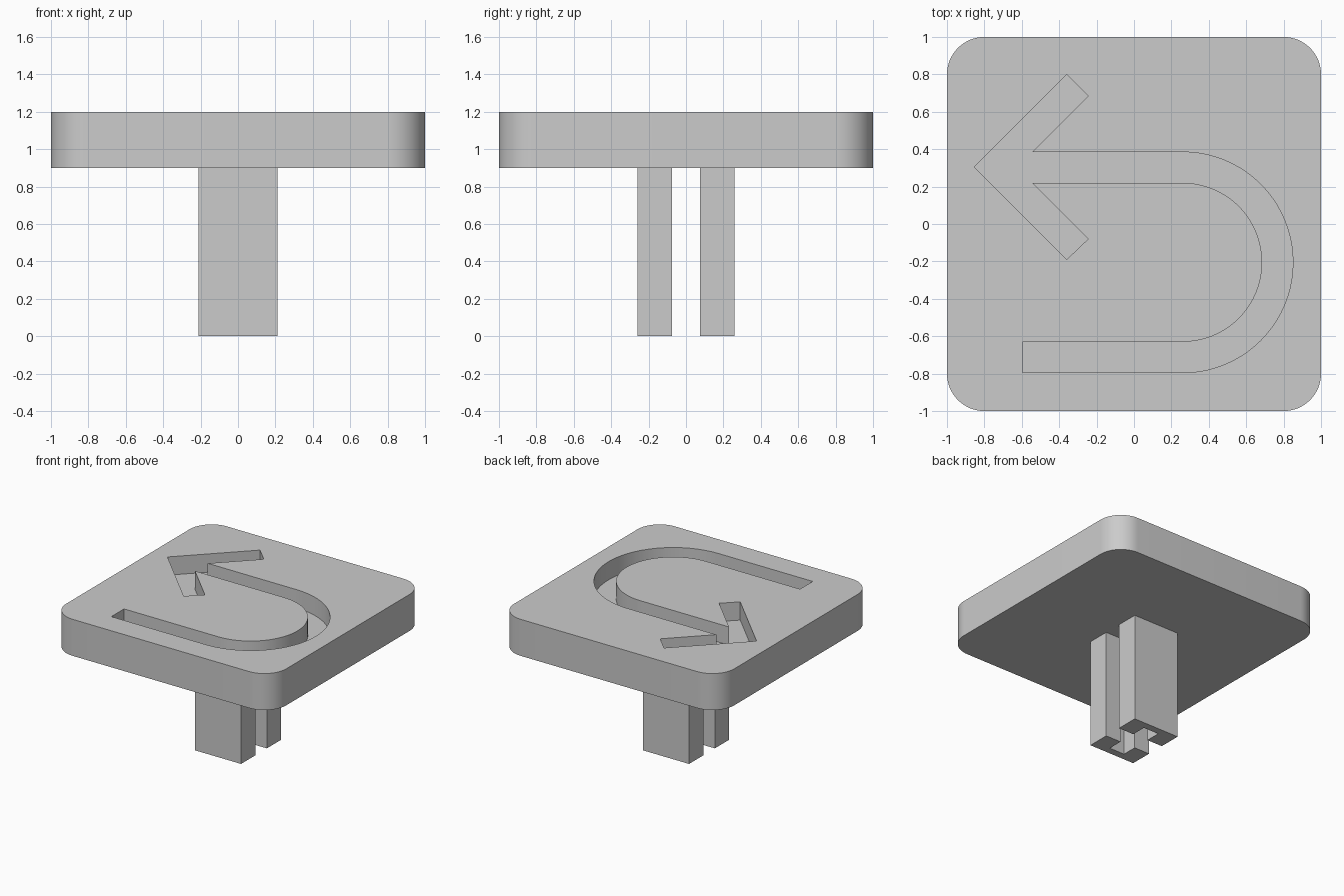
import bpy, bmesh
from math import cos, sin, pi

if "Cube" in bpy.data.objects:
    bpy.data.objects.remove(bpy.data.objects["Cube"])

grey = bpy.data.materials.new("plain grey")
grey.use_nodes = True
colour = (0.6, 0.6, 0.6, 1)
grey.diffuse_color = colour
grey.node_tree.nodes["Principled BSDF"].inputs["Base Color"].default_value = colour


def arc(cx, cy, r, start, end, steps):
    """Points along an arc, in plan."""
    angles = [start + (end - start) * i / steps for i in range(steps + 1)]
    return [(cx + r * cos(a), cy + r * sin(a)) for a in angles]


def prism(name, outline, z0, z1):
    """Extrude a closed plan outline from z0 to z1."""
    bm = bmesh.new()
    base = bm.faces.new([bm.verts.new((x, y, z0)) for x, y in outline])
    new = bmesh.ops.extrude_face_region(bm, geom=[base])["geom"]
    bmesh.ops.translate(bm, vec=(0, 0, z1 - z0),
                        verts=[v for v in new if isinstance(v, bmesh.types.BMVert)])
    bmesh.ops.recalc_face_normals(bm, faces=bm.faces)
    mesh = bpy.data.meshes.new(name)
    bm.to_mesh(mesh)
    bm.free()
    mesh.materials.append(grey)
    obj = bpy.data.objects.new(name, mesh)
    bpy.context.collection.objects.link(obj)
    return obj


def activate(obj):
    bpy.ops.object.select_all(action='DESELECT')
    obj.select_set(True)
    bpy.context.view_layer.objects.active = obj


# Rounded square plate
TOP, UNDERSIDE, RADIUS = 1.2, 0.9, 0.2
inset = 1 - RADIUS
corners = [(inset, inset), (-inset, inset), (-inset, -inset), (inset, -inset)]
outline = []
for i, (x, y) in enumerate(corners):
    outline += arc(x, y, RADIUS, i * pi / 2, (i + 1) * pi / 2, 16)
plate = prism("plate", outline, UNDERSIDE, TOP)

# Return arrow engraved halfway into the plate
bend_x, bend_y = 0.26, -0.205
arrow = [(-0.545, 0.22), (-0.245, -0.08), (-0.36, -0.19), (-0.855, 0.305),
         (-0.36, 0.8), (-0.245, 0.685), (-0.545, 0.385)]
arrow += arc(bend_x, bend_y, 0.59, pi / 2, -pi / 2, 40)
arrow += [(-0.595, -0.795), (-0.595, -0.63)]
arrow += arc(bend_x, bend_y, 0.425, -pi / 2, pi / 2, 40)
cutter = prism("arrow_cutter", arrow, TOP - 0.15, TOP + 0.1)
cutter.hide_render = True

cut = plate.modifiers.new("engraving", 'BOOLEAN')
cut.operation = 'DIFFERENCE'
cut.solver = 'EXACT'
cut.object = cutter
activate(plate)
bpy.ops.object.modifier_apply(modifier=cut.name)
bpy.data.objects.remove(cutter)
bpy.ops.object.shade_smooth_by_angle(angle=pi / 6)

# Two prongs, each with a slot down its inner face
w, slot, inner, slot_end, outer = 0.21, 0.07, 0.075, 0.2, 0.26
prong = [(-w, outer), (-w, inner), (-slot, inner), (-slot, slot_end),
         (slot, slot_end), (slot, inner), (w, inner), (w, outer)]
for name, side in (("back_prong", 1), ("front_prong", -1)):
    prism(name, [(x, side * y) for x, y in prong], 0, UNDERSIDE)
